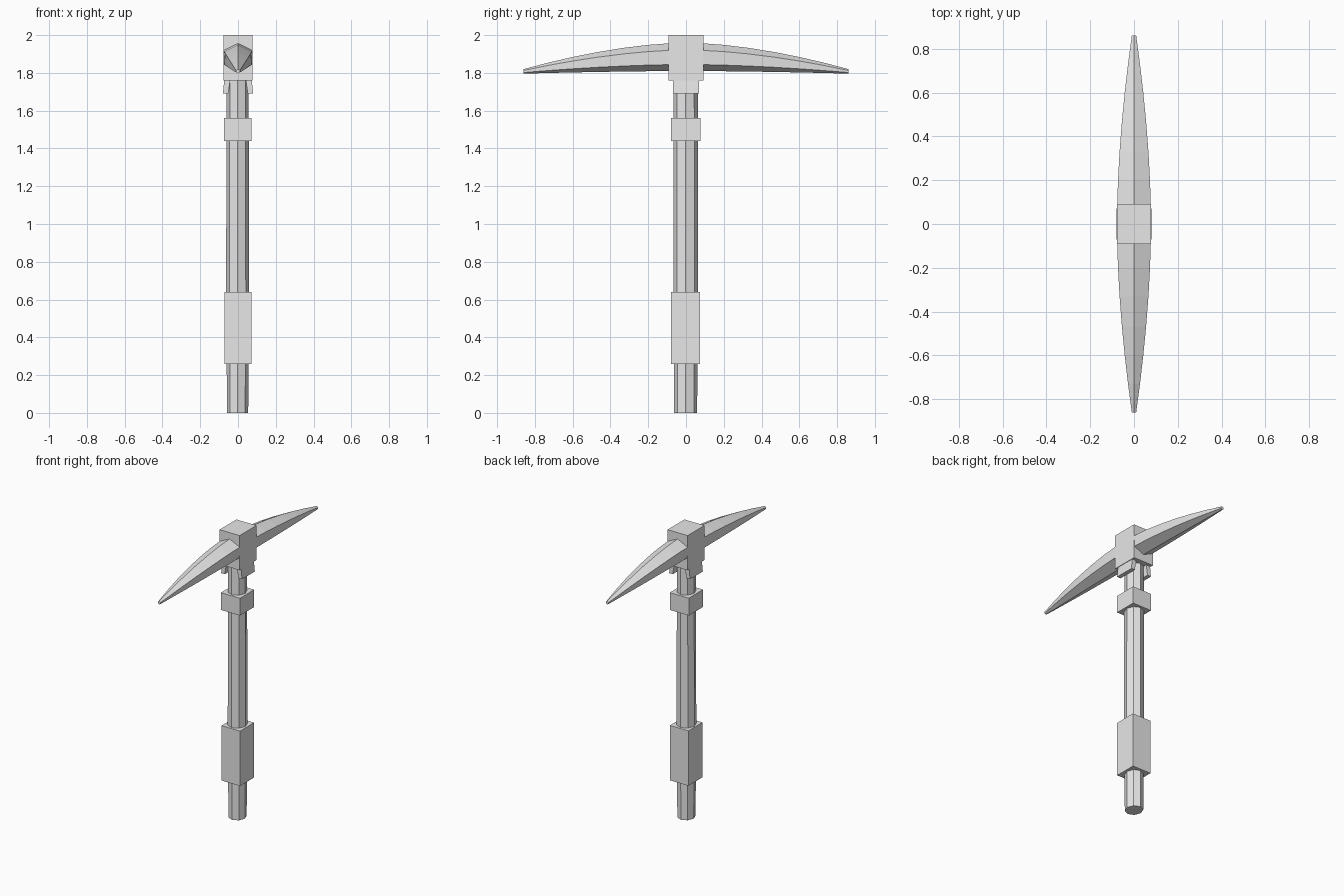
import bpy, bmesh, math
from mathutils import Vector

if "Cube" in bpy.data.objects:
    bpy.data.objects.remove(bpy.data.objects["Cube"])

# One plain grey material
grey = bpy.data.materials.new("plain_grey")
grey.use_nodes = True
colour = (0.8, 0.8, 0.8, 1)
grey.diffuse_color = colour
grey.node_tree.nodes["Principled BSDF"].inputs["Base Color"].default_value = colour


def loft(name, rings):
    """Flat-shaded solid through a list of equal-sized rings, capped at both ends."""
    bm = bmesh.new()
    loops = [[bm.verts.new(p) for p in ring] for ring in rings]
    n = len(loops[0])
    for a, b in zip(loops, loops[1:]):
        for i in range(n):
            j = (i + 1) % n
            bm.faces.new((a[i], a[j], b[j], b[i]))
    bm.faces.new(loops[0])
    bm.faces.new(loops[-1])
    bmesh.ops.recalc_face_normals(bm, faces=bm.faces)
    mesh = bpy.data.meshes.new(name)
    bm.to_mesh(mesh)
    bm.free()
    mesh.materials.append(grey)
    obj = bpy.data.objects.new(name, mesh)
    bpy.context.collection.objects.link(obj)
    return obj


def rect(cx, cy, hx, hy, z):
    return [Vector((cx + sx * hx, cy + sy * hy, z))
            for sx, sy in ((-1, -1), (1, -1), (1, 1), (-1, 1))]


def box(name, cx, cy, hx, hy, z0, z1):
    return loft(name, [rect(cx, cy, hx, hy, z) for z in (z0, z1)])


def octagon(rx, ry, z):
    angles = [i * math.pi / 4 for i in range(8)]
    return [Vector((rx * math.cos(a) - 0.002, ry * math.sin(a) - 0.002, z)) for a in angles]


# Eight-sided shaft, slightly thicker toward the middle
loft("shaft", [octagon(0.056, 0.061, 0), octagon(0.061, 0.065, 0.64),
               octagon(0.059, 0.065, 1.5), octagon(0.058, 0.064, 1.78)])

# Square grip and band around the shaft
box("grip", 0, -0.002, 0.071, 0.077, 0.26, 0.64)
box("band", -0.002, -0.002, 0.073, 0.078, 1.44, 1.56)

# Flared plates under the head, one on each side
for side, name in ((1, "left_flare_plate"), (-1, "right_flare_plate")):
    loft(name, [rect(side * 0.066, 0, 0.014, 0.07, 1.69),
                rect(side * 0.056, 0, 0.016, 0.07, 1.77)])

# Block joining the blades to the shaft
box("head_block", 0, 0, 0.077, 0.092, 1.76, 2.0)


def blade_ring(y):
    t = abs(y) / 0.86
    drop = t ** 1.7
    w = 0.01 + 0.068 * (1 - t ** 1.8)
    top, upper = 1.96 - 0.14 * drop, 1.922 - 0.109 * drop
    lower, keel = 1.845 - 0.043 * drop, 1.81 - 0.014 * drop
    return [Vector(p) for p in ((0, y, top), (w, y, upper), (w * 0.96, y, lower),
                                (0, y, keel), (-w * 0.96, y, lower), (-w, y, upper))]


# Curved six-sided blades tapering to blunt points
for side, name in ((-1, "front_blade"), (1, "back_blade")):
    loft(name, [blade_ring(side * y) for y in (0.06, 0.2, 0.33, 0.47, 0.6, 0.73, 0.86)])
